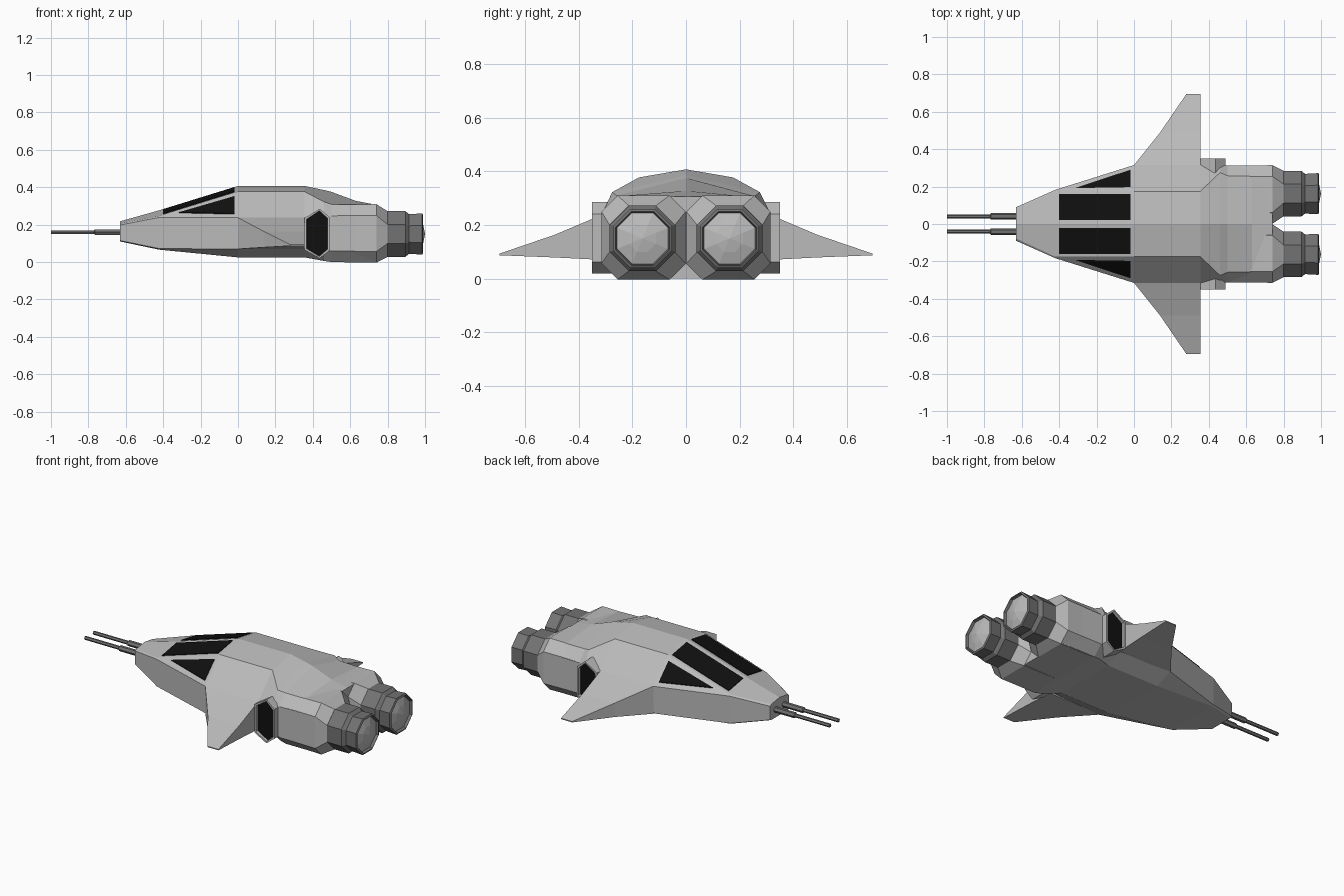
import bpy, bmesh, math

if "Cube" in bpy.data.objects:
    bpy.data.objects.remove(bpy.data.objects["Cube"])


def material(name, v):
    m = bpy.data.materials.new(name)
    m.diffuse_color = (v, v, v, 1)
    m.use_nodes = True
    m.node_tree.nodes["Principled BSDF"].inputs["Base Color"].default_value = m.diffuse_color
    return m


BLACK = material("black_glass", 0.005)
DARK = material("dark_metal", 0.17)
LIGHT = material("hull_grey", 0.5)


def loft(name, rings, mat=LIGHT):
    """Skin matching closed rings, cap both ends, flat shaded."""
    bm = bmesh.new()
    vs = [[bm.verts.new(p) for p in r] for r in rings]
    n = len(rings[0])
    for a, b in zip(vs, vs[1:]):
        for i in range(n):
            j = (i + 1) % n
            bm.faces.new((a[i], a[j], b[j], b[i]))
    bm.faces.new(vs[0])
    bm.faces.new(vs[-1])
    bmesh.ops.remove_doubles(bm, verts=bm.verts, dist=1e-4)
    bmesh.ops.recalc_face_normals(bm, faces=bm.faces)
    me = bpy.data.meshes.new(name)
    bm.to_mesh(me)
    bm.free()
    me.materials.append(mat)
    ob = bpy.data.objects.new(name, me)
    bpy.context.collection.objects.link(ob)
    return ob


def octagon(x, cy, cz, h, c=None):
    """Octagon across x: half size h, corner chamfer c (regular by default)."""
    k = h - (h * (2 - math.sqrt(2)) if c is None else c)
    q = [(h, k), (k, h), (-k, h), (-h, k), (-h, -k), (-k, -h), (k, -h), (h, -k)]
    return [(x, cy + a, cz + b) for a, b in q]


# Hull: x, spine height, then (y, z) of shoulder, waist, chine, keel edge
stations = [
    (-.63, .218, (.078, .206), (.09, .198), (.09, .115), (.08, .11)),
    (-.42, .277, (.175, .247), (.183, .239), (.18, .072), (.17, .066)),
    (0, .407, (.175, .377), (.315, .237), (.31, .07), (.2, .025)),
    (.355, .407, (.175, .377), (.315, .237), (.31, .085), (.2, .025)),
    (.46, .385, (.275, .322), (.313, .24), (.313, .07), (.25, .006)),
    (.5, .375, (.258, .309), (.313, .246), (.313, .058), (.258, 0)),
    (.63, .327, (.255, .307), (.313, .246), (.313, .058), (.258, 0)),
    (.74, .306, (.25, .303), (.313, .246), (.313, .058), (.258, 0)),
]
rings = []
for x, top, *side in stations:
    rings.append([(x, 0, top)] + [(x, y, z) for y, z in side]
                 + [(x, -y, z) for y, z in reversed(side)])
loft("hull", rings)


# Canopy planes that the windows lie on
def roof_z(x, y):
    return .407 + .3095 * x - .1714 * y


def cheek_z(x, y):
    return .552 - y + .308 * x


windows = {
    "roof_window": (roof_z, [(-.4, .022), (-.02, .022), (-.02, .16), (-.4, .16)]),
    "side_window": (cheek_z, [(-.315, .192), (-.02, .197), (-.02, .29)]),
}

for s, side in ((1, "left"), (-1, "right")):
    # Cockpit glass
    for name, (fz, pts) in windows.items():
        loft(f"{name}_{side}",
             [[(x, s * y, fz(x, y) + d) for x, y in pts] for d in (-.006, .004)], BLACK)

    # Wing: leading x, y, top z, bottom z; trailing edge is straight
    wing = [(0, .3, .237, .07), (0, .315, .237, .07),
            (.14, .49, .163, .079), (.28, .695, .093, .087)]
    loft(f"wing_{side}", [[(lx, s * y, zt), (.355, s * y, zt), (.355, s * y, zb), (lx, s * y, zb)]
                          for lx, y, zt, zb in wing])

    # Side intake: hexagonal frame with a dark recess
    hexa = [(.355, .235), (.437, .285), (.49, .24), (.49, .062), (.437, .02), (.355, .065)]

    def hex_ring(y, k):
        return [(.425 + (x - .425) * k, s * y, .152 + (z - .152) * (1 + k) / 2) for x, z in hexa]

    loft(f"intake_frame_{side}",
         [hex_ring(.26, 1), hex_ring(.35, 1), hex_ring(.35, .84), hex_ring(.33, .82)])
    loft(f"intake_opening_{side}", [hex_ring(.328, .82), hex_ring(.334, .82)], BLACK)

    # Engine pod, nozzle and exhaust cap
    cy, cz = s * .158, .153
    loft(f"engine_pod_{side}", [octagon(.5, cy, cz, .153, .058), octagon(.74, cy, cz, .1565, .06),
                                octagon(.8, s * .163, .15, .122)])
    noz = [(.79, .122), (.895, .122), (.915, .106), (.985, .11), (.99, .1), (.97, .094)]
    loft(f"nozzle_{side}", [octagon(x, s * .162, .15, h) for x, h in noz], DARK)
    loft(f"exhaust_cap_{side}", [octagon(x, s * .162, .15, h)
                                 for x, h in ((.965, .095), (.975, .095), (.99, .05), (1.0, 0))])

    # Gun barrel with thicker sleeve
    def gun_ring(x, r):
        return [(x, s * .041 + r * math.cos(i * math.pi / 3), .16 + r * math.sin(i * math.pi / 3))
                for i in range(6)]

    loft(f"gun_{side}", [gun_ring(x, r) for x, r in
                         ((-.6, .017), (-.765, .017), (-.77, .011), (-1, .011))], DARK)
